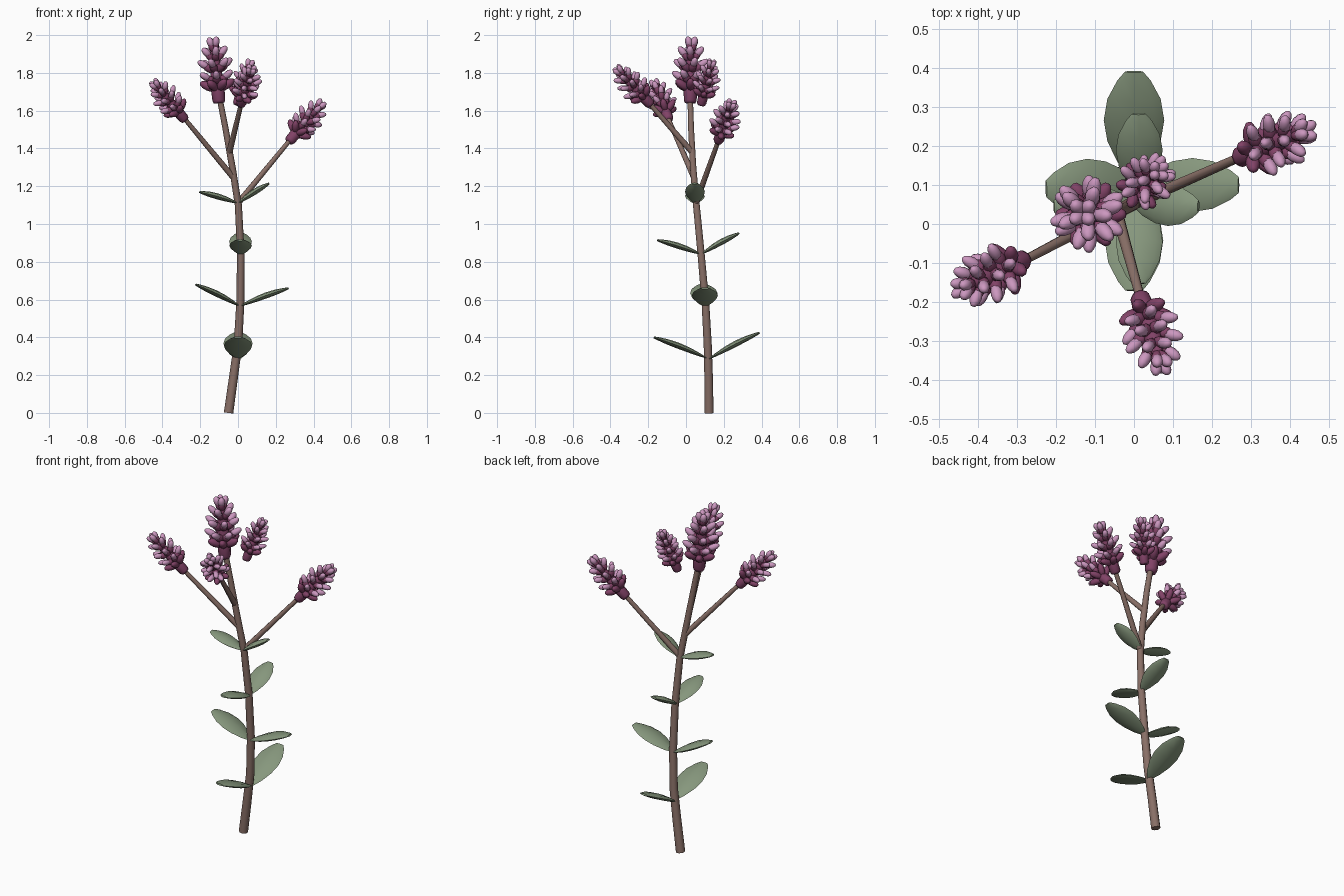
import bpy, bmesh
from math import sin, cos, pi, radians
from mathutils import Vector, Matrix

cube = bpy.data.objects.get("Cube")
if cube:
    bpy.data.objects.remove(cube, do_unlink=True)


def material(name, rgb):
    m = bpy.data.materials.new(name)
    m.use_nodes = True
    m.diffuse_color = (*rgb, 1)
    m.node_tree.nodes["Principled BSDF"].inputs["Base Color"].default_value = (*rgb, 1)
    return m


BARK = material("brown stem", (0.25, 0.16, 0.135))
GREEN = material("sage green", (0.24, 0.31, 0.205))
PLUM = material("dark plum", (0.22, 0.055, 0.135))
PINK = material("mauve pink", (0.60, 0.31, 0.52))


def finish(name, bm, mats, angle=50):
    bmesh.ops.recalc_face_normals(bm, faces=bm.faces)
    mesh = bpy.data.meshes.new(name)
    bm.to_mesh(mesh)
    bm.free()
    for m in mats:
        mesh.materials.append(m)
    ob = bpy.data.objects.new(name, mesh)
    bpy.context.collection.objects.link(ob)
    bpy.ops.object.select_all(action='DESELECT')
    ob.select_set(True)
    bpy.context.view_layer.objects.active = ob
    bpy.ops.object.shade_smooth_by_angle(angle=radians(angle))


def loft(bm, sections):
    """Skin closed cross-sections and cap both ends."""
    rings = [[bm.verts.new(p) for p in s] for s in sections]
    n = len(rings[0])
    for a, b in zip(rings, rings[1:]):
        for i in range(n):
            j = (i + 1) % n
            bm.faces.new((a[i], a[j], b[j], b[i]))
    bm.faces.new(rings[0][::-1])
    bm.faces.new(rings[-1])


def tube(bm, points, r0, r1, sides=8):
    pts = [Vector(p) for p in points]
    sections = []
    for k, p in enumerate(pts):
        d = pts[min(k + 1, len(pts) - 1)] - pts[max(k - 1, 0)]
        q = Vector((0, 0, 1)).rotation_difference(d)
        r = r0 + (r1 - r0) * k / (len(pts) - 1)
        sections.append([p + q @ Vector((r * cos(2 * pi * i / sides), r * sin(2 * pi * i / sides), 0))
                         for i in range(sides)])
    loft(bm, sections)


def leaf(name, root, tip, width):
    root, tip = Vector(root), Vector(tip)
    along = tip - root
    side = along.cross(Vector((0, 0, 1))).normalized()
    up = side.cross(along).normalized()
    sections = []
    for t, w in ((0, .15), (.15, .55), (.35, .88), (.55, 1), (.75, .88), (.92, .55), (1, .3)):
        c = root + along * t + up * 0.02 * along.length * sin(pi * t)
        sections.append([c + side * (cos(a) * w * width / 2) + up * (sin(a) * w * 0.016)
                         for a in (2 * pi * i / 8 for i in range(8))])
    bm = bmesh.new()
    loft(bm, sections)
    finish(name, bm, [GREEN])


def petal(bm, frame, turn, tilt, height, start, length, radius, mat):
    """Slim ellipsoid leaning out from the spike axis."""
    m = (frame @ Matrix.Translation((0, 0, height)) @ Matrix.Rotation(turn, 4, 'Z')
         @ Matrix.Rotation(radians(tilt), 4, 'Y')
         @ Matrix.Translation((0, 0, start + length / 2))
         @ Matrix.Diagonal((radius, radius, length / 2, 1)))
    verts = bmesh.ops.create_uvsphere(bm, u_segments=8, v_segments=6, radius=1, matrix=m)["verts"]
    for f in {f for v in verts for f in v.link_faces}:
        f.material_index = mat


# whorls of florets along a spike: height, count, tilt, size
WHORLS = ((.105, 6, 62, 1), (.165, 6, 58, 1), (.22, 5, 45, .9), (.265, 4, 22, .8))


def flower(name, base, tip, scale):
    base, tip = Vector(base), Vector(tip)
    q = Vector((0, 0, 1)).rotation_difference(tip - base)
    frame = Matrix.Translation(base) @ q.to_matrix().to_4x4() @ Matrix.Scale(scale, 4)
    bm = bmesh.new()
    # flared cup and tapering core
    profile = ((.028, 0), (.034, .015), (.036, .075), (.034, .09), (.03, .2), (.014, .3))
    loft(bm, [[frame @ Vector((r * cos(pi * i / 4), r * sin(pi * i / 4), z)) for i in range(8)]
              for r, z in profile])
    # skirt of plum bracts
    for i in range(6):
        petal(bm, frame, 2 * pi * i / 6, 60, .065, .01, .095, .023, 0)
    # florets: plum sepal with a mauve bud emerging from it
    for k, (h, n, tilt, size) in enumerate(WHORLS):
        for i in range(n):
            turn = 2 * pi * (i + .5 * (k % 2 == 0)) / n + .25 * k
            petal(bm, frame, turn, tilt, h, .005, .075 * size, .022 * size, 0)
            petal(bm, frame, turn, tilt - 3, h, .04 * size, .075 * size, .0195, 1)
    finish(name, bm, [PLUM, PINK], 80)


# main stem
bm = bmesh.new()
tube(bm, ((-.05, .122, 0), (-.025, .12, .18), (0, .115, .36), (.012, .103, .58), (.015, .08, .84),
          (.002, .055, 1.1), (-.03, .038, 1.3), (-.065, .027, 1.5), (-.1, .022, 1.68)), .025, .015, 10)
finish("main_stem", bm, [BARK])

# side branches
for name, a, b in (("right_branch", (-.02, .045, 1.24), (-.285, -.095, 1.56)),
                   ("left_branch", (.0, .052, 1.11), (.28, .175, 1.45)),
                   ("front_branch", (-.045, .033, 1.38), (.018, -.195, 1.64))):
    bm = bmesh.new()
    tube(bm, (a, b), .016, .012)
    finish(name, bm, [BARK])

# opposite leaf pairs, each turned a quarter from the last
leaf("lower_back_leaf", (0, .12, .285), (0, .39, .425), .155)
leaf("lower_front_leaf", (0, .11, .29), (0, -.17, .4), .15)
leaf("lower_right_leaf", (.01, .1, .565), (-.225, .09, .68), .145)
leaf("lower_left_leaf", (.01, .1, .565), (.268, .1, .66), .138)
leaf("upper_back_leaf", (.015, .08, .84), (.012, .282, .952), .12)
leaf("upper_front_leaf", (.015, .08, .84), (.012, -.152, .915), .12)
leaf("upper_right_leaf", (0, .05, 1.11), (-.205, .045, 1.17), .105)
leaf("upper_left_leaf", (0, .05, 1.11), (.165, .045, 1.215), .105)

# flower spikes
flower("top_flower", (-.1, .022, 1.64), (-.135, .03, 2.0), 1.0)
flower("right_flower", (-.28, -.09, 1.55), (-.44, -.165, 1.74), .8)
flower("left_flower", (.268, .17, 1.435), (.44, .24, 1.635), .83)
flower("front_flower", (.015, -.185, 1.63), (.065, -.345, 1.8), .8)
flower("back_flower", (-.005, .08, 1.63), (.06, .132, 1.84), .73)
